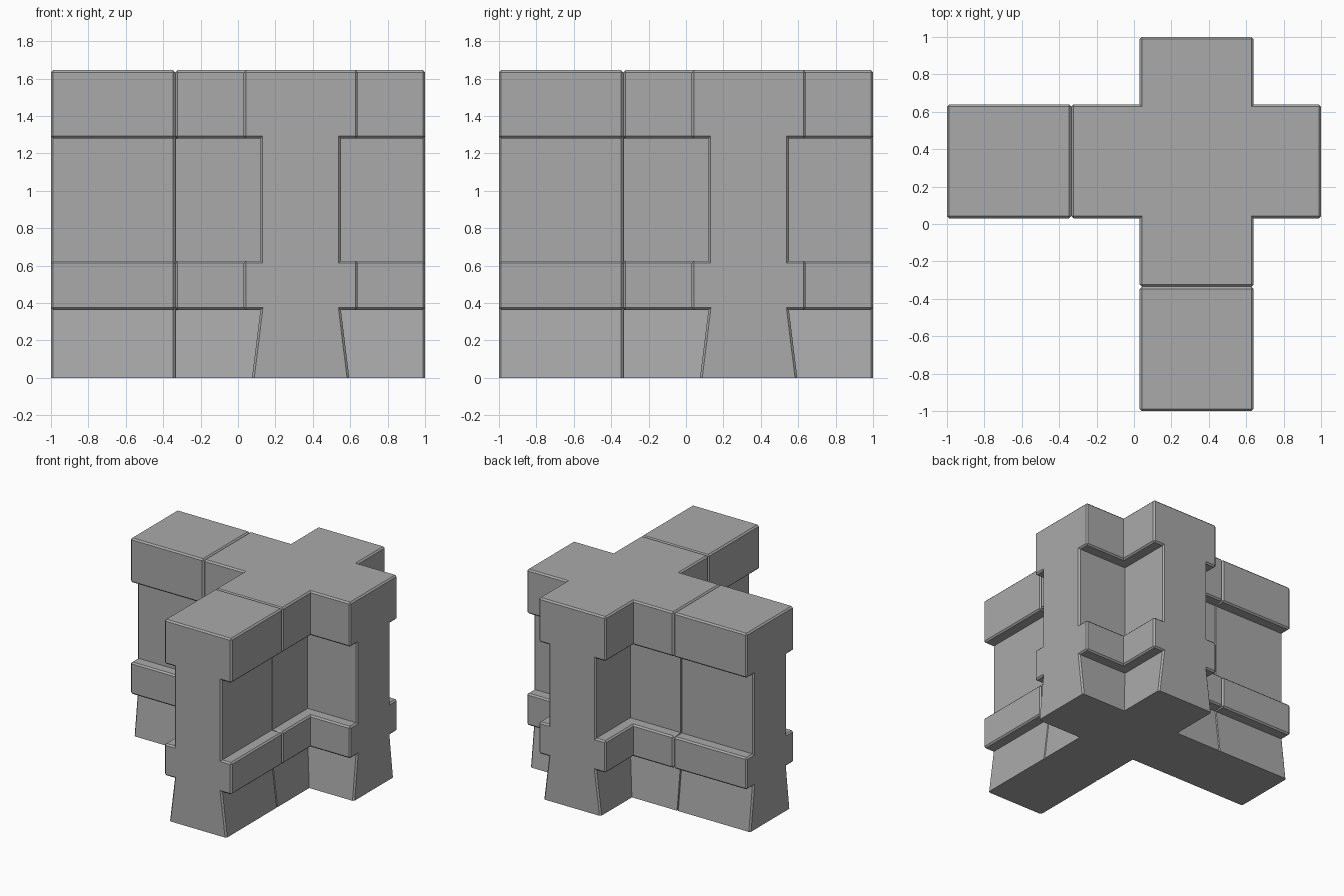
import bpy, bmesh, math
from mathutils import Matrix

cube = bpy.data.objects.get("Cube")
if cube:
    bpy.data.objects.remove(cube, do_unlink=True)

CENTRE = 0.335    # axis of both walls
SEAM = -0.335     # joint between the crossing and the end blocks
BEVEL = 0.012

stone = bpy.data.materials.new("grey stone")
stone.use_nodes = True
grey = (0.4, 0.4, 0.4, 1)
stone.diffuse_color = grey
stone.node_tree.nodes["Principled BSDF"].inputs["Base Color"].default_value = grey

# Half profile of the wall: half width, height
HALF = [(0.26, 0), (0.215, 0.363), (0.305, 0.363), (0.305, 0.625),
        (0.215, 0.625), (0.215, 1.28), (0.305, 1.28), (0.305, 1.645)]


def wall(name, start, end, along_y=False, plain_seam=False):
    """Extrude the wall profile along one axis and chamfer its outer edges."""
    bm = bmesh.new()
    outline = HALF + [(-w, z) for w, z in reversed(HALF)]
    face = bm.faces.new([bm.verts.new((start, CENTRE + w, z)) for w, z in outline])
    grown = bmesh.ops.extrude_face_region(bm, geom=[face])["geom"]
    moved = [v for v in grown if isinstance(v, bmesh.types.BMVert)]
    bmesh.ops.translate(bm, verts=moved, vec=(end - start, 0, 0))
    bmesh.ops.recalc_face_normals(bm, faces=bm.faces)

    def chamfered(edge):
        a, b = (v.co for v in edge.verts)
        if edge.calc_face_angle_signed() < 0.2 or max(a.z, b.z) < 0.01:
            return False
        # recessed faces run flush up to the joint
        at_seam = abs(a.x - SEAM) < 0.001 and abs(b.x - SEAM) < 0.001
        recessed = abs(a.z - b.z) > 0.1 and abs(a.y - CENTRE) < 0.28
        return not (plain_seam and at_seam and recessed)

    bmesh.ops.bevel(bm, geom=[e for e in bm.edges if chamfered(e)], offset=BEVEL,
                    segments=1, affect='EDGES', clamp_overlap=True)
    if along_y:
        bmesh.ops.transform(bm, verts=bm.verts,
                            matrix=Matrix(((0, 1, 0, 0), (1, 0, 0, 0),
                                           (0, 0, 1, 0), (0, 0, 0, 1))))
    bmesh.ops.recalc_face_normals(bm, faces=bm.faces)
    mesh = bpy.data.meshes.new(name)
    bm.to_mesh(mesh)
    bm.free()
    mesh.materials.append(stone)
    obj = bpy.data.objects.new(name, mesh)
    bpy.context.collection.objects.link(obj)
    return obj


# Crossing: two walls joined into one solid
crossing = wall("wall_crossing", SEAM, 1, plain_seam=True)
partner = wall("crossing_partner", SEAM, 1, along_y=True, plain_seam=True)
union = crossing.modifiers.new("join", 'BOOLEAN')
union.operation = 'UNION'
union.solver = 'EXACT'
union.object = partner
bpy.context.view_layer.objects.active = crossing
bpy.ops.object.modifier_apply(modifier=union.name)
bpy.data.objects.remove(partner, do_unlink=True)

# End blocks that lengthen the right and front arms
wall("right_end_block", -1, SEAM)
wall("front_end_block", -1, SEAM, along_y=True)
